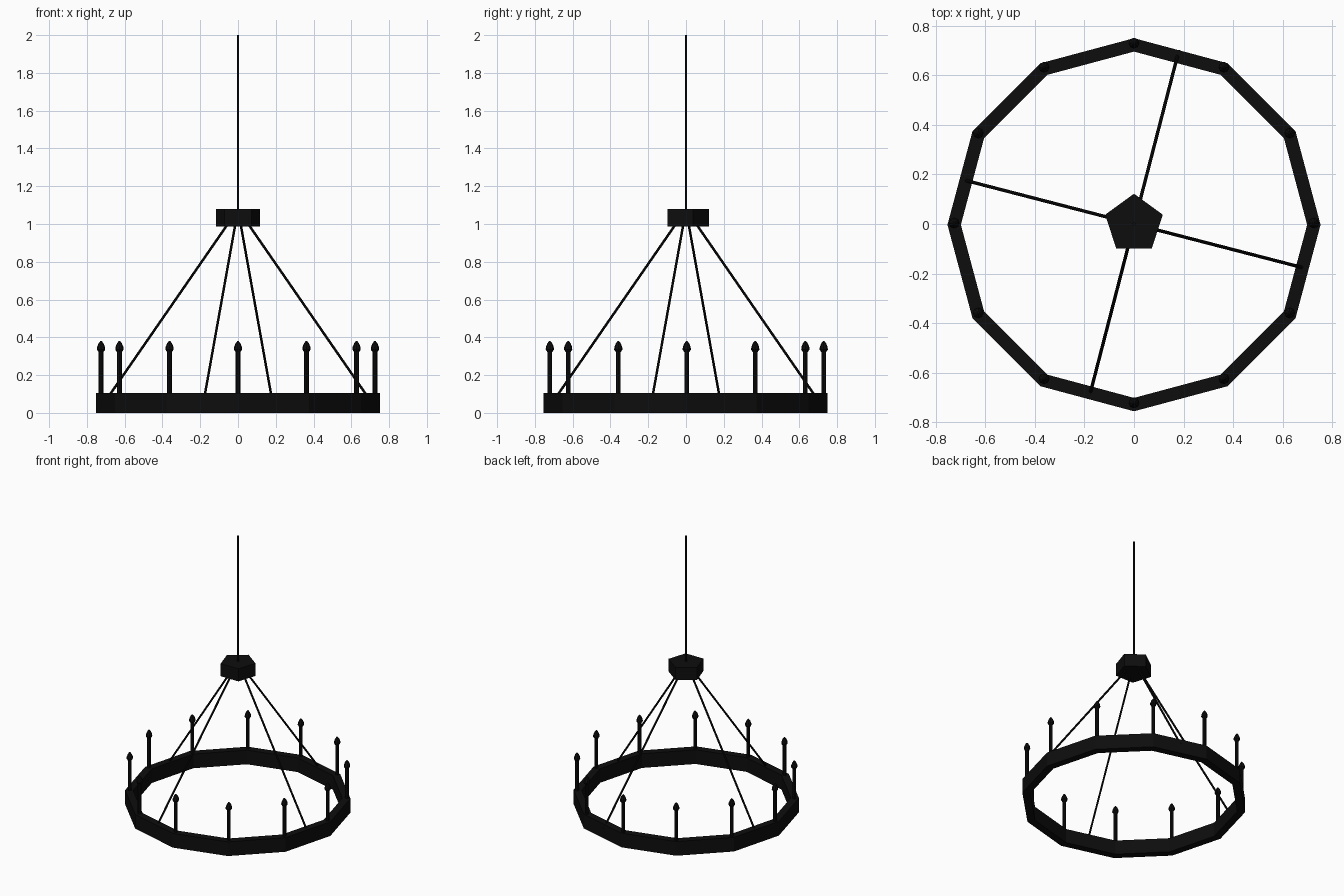
import bpy, bmesh, math
from mathutils import Vector, Matrix

cube = bpy.data.objects.get("Cube")
if cube:
    bpy.data.objects.remove(cube, do_unlink=True)

black = bpy.data.materials.new("black_iron")
black.use_nodes = True
colour = (0.004, 0.004, 0.004, 1)
black.diffuse_color = colour
black.node_tree.nodes["Principled BSDF"].inputs["Base Color"].default_value = colour


def lathe(name, profile, sides, turn=0.0, closed=False):
    """Spin a (radius, height) profile about z; open profiles get end caps."""
    bm = bmesh.new()
    rings = []
    for r, z in profile:
        angles = [turn + math.tau * i / sides for i in range(sides)]
        rings.append([bm.verts.new((r * math.cos(a), r * math.sin(a), z)) for a in angles])
    pairs = list(zip(rings, rings[1:]))
    if closed:
        pairs.append((rings[-1], rings[0]))
    else:
        bm.faces.new(rings[0][::-1])
        bm.faces.new(rings[-1])
    for low, high in pairs:
        for i in range(sides):
            j = (i + 1) % sides
            bm.faces.new((low[i], low[j], high[j], high[i]))
    bmesh.ops.recalc_face_normals(bm, faces=bm.faces)
    mesh = bpy.data.meshes.new(name)
    bm.to_mesh(mesh)
    bm.free()
    mesh.materials.append(black)
    obj = bpy.data.objects.new(name, mesh)
    bpy.context.collection.objects.link(obj)
    return obj


def rod(name, start, end, radius, sides=8):
    start, end = Vector(start), Vector(end)
    axis = end - start
    obj = lathe(name, [(radius, 0), (radius, axis.length)], sides)
    turn = axis.to_track_quat("Z", "Y").to_matrix().to_4x4()
    obj.data.transform(Matrix.Translation(start) @ turn)
    return obj


def polar(radius, angle, z):
    return (radius * math.cos(angle), radius * math.sin(angle), z)


# Twelve-sided ring
ring = lathe("ring", [(0.752, 0), (0.752, 0.104), (0.698, 0.104), (0.698, 0)], 12, closed=True)
ring.location.y = -0.003

# Five-sided hub and the hanging rod
lathe("hub", [(0.122, 0.988), (0.122, 1.08)], 5, math.pi / 2)
rod("hanging_rod", (0, 0, 1.07), (0, 0, 2), 0.0065)

# Four sloping support rods
for i in range(4):
    a = math.radians(75.5 + 90 * i)
    rod(f"support_rod_{i + 1}", polar(0.02, a, 1.05), polar(0.72, a, 0.07), 0.0068)

# Candles with bulbs, one on each corner of the ring
stem = [(0.0125, 0.09), (0.0125, 0.335)]
bulb = [(0.013, 0.322), (0.022, 0.335), (0.0205, 0.35), (0.013, 0.368), (0.004, 0.38)]
for i in range(12):
    x, y, _ = polar(0.725, math.tau * i / 12, 0)
    for name, profile in (("candle", stem), ("candle_bulb", bulb)):
        part = lathe(f"{name}_{i + 1}", profile, 8)
        part.location = (x, y + 0.004, 0)
